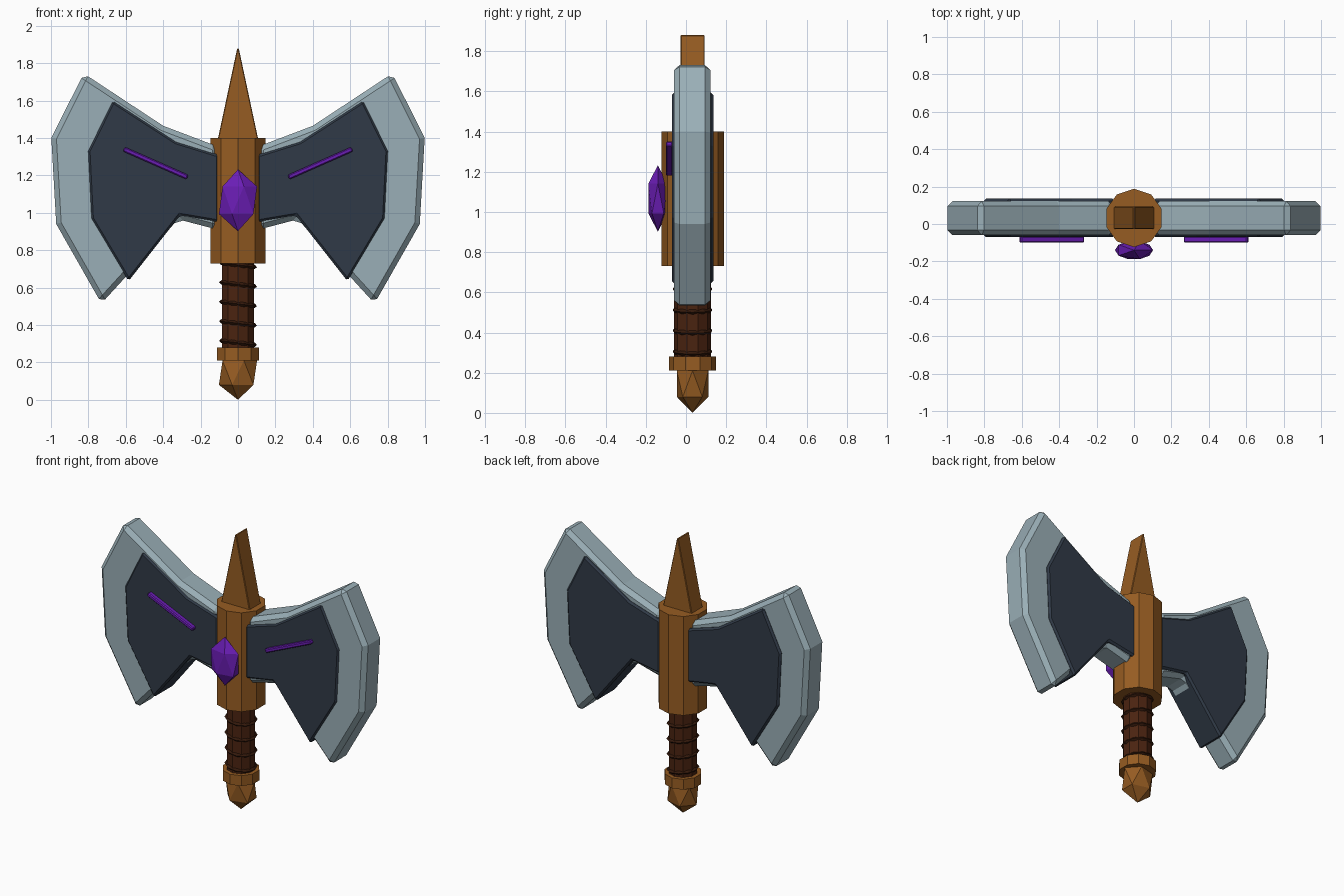
import bpy, bmesh, math
from mathutils import Matrix, Vector

if "Cube" in bpy.data.objects:
    bpy.data.objects.remove(bpy.data.objects["Cube"])

CY = 0.0325  # depth of the weapon's main axis


def material(name, hexcol):
    def lin(c):
        c /= 255
        return c / 12.92 if c <= 0.04045 else ((c + 0.055) / 1.055) ** 2.4
    m = bpy.data.materials.new(name)
    m.diffuse_color = [lin(hexcol >> s & 255) for s in (16, 8, 0)] + [1]
    m.use_nodes = True
    m.node_tree.nodes["Principled BSDF"].inputs["Base Color"].default_value = m.diffuse_color
    return m


STEEL = material("pale steel", 0x9AAFB7)
DARK = material("dark slate", 0x303A47)
BRONZE = material("bronze", 0x965C22)
LEATHER = material("brown leather", 0x4A2310)
CORD = material("dark cord", 0x34190B)
PURPLE = material("purple crystal", 0x6A1DB4)


def finish(name, bm, mat, bevel=0):
    bmesh.ops.recalc_face_normals(bm, faces=bm.faces)
    me = bpy.data.meshes.new(name)
    bm.to_mesh(me)
    bm.free()
    me.materials.append(mat)
    ob = bpy.data.objects.new(name, me)
    bpy.context.collection.objects.link(ob)
    if bevel:
        mod = ob.modifiers.new("chamfer", 'BEVEL')
        mod.width = bevel
        mod.segments = 1
        mod.limit_method = 'ANGLE'
        mod.angle_limit = math.radians(30)
    return ob


def plate(name, outline, y0, y1, mat, bevel, side=1):
    """Front-view (x, z) outline extruded from y0 to y1."""
    bm = bmesh.new()
    face = bm.faces.new([bm.verts.new((side * x, y0, z)) for x, z in outline])
    new = bmesh.ops.extrude_face_region(bm, geom=[face])["geom"]
    bmesh.ops.translate(bm, vec=(0, y1 - y0, 0),
                        verts=[v for v in new if isinstance(v, bmesh.types.BMVert)])
    return finish(name, bm, mat, bevel)


def decagon(name, r, z0, z1, mat):
    """Ten-sided upright prism with a corner facing the front."""
    bm = bmesh.new()
    bmesh.ops.create_cone(bm, cap_ends=True, segments=10, radius1=r, radius2=r, depth=z1 - z0)
    if max(v.co.y for v in bm.verts) < r - 1e-4:
        bmesh.ops.rotate(bm, verts=bm.verts, matrix=Matrix.Rotation(math.pi / 10, 3, 'Z'))
    bmesh.ops.translate(bm, verts=bm.verts, vec=(0, CY, (z0 + z1) / 2))
    return finish(name, bm, mat)


def crystal(name, centre, scale, mat):
    bm = bmesh.new()
    bmesh.ops.create_icosphere(bm, subdivisions=1, radius=1)
    bmesh.ops.scale(bm, verts=bm.verts, vec=scale)
    bmesh.ops.translate(bm, verts=bm.verts, vec=centre)
    return finish(name, bm, mat)


# Double blades: steel edge, dark cheek plate, purple inlay bar
steel_outline = [(0.11, 1.355), (0.40, 1.465), (0.825, 1.745), (0.998, 1.40),
                 (0.972, 0.94), (0.73, 0.515), (0.32, 0.965), (0.11, 0.91)]
dark_outline = [(0.103, 1.31), (0.33, 1.38), (0.67, 1.60), (0.803, 1.33),
                (0.785, 0.97), (0.585, 0.635), (0.31, 0.985), (0.103, 0.95)]
for side, label in ((1, "right"), (-1, "left")):
    plate(label + "_blade_edge", steel_outline, -0.06, 0.122, STEEL, 0.027, side)
    plate(label + "_blade_cheek", dark_outline, -0.07, 0.136, DARK, 0.012, side)
    a, b = Vector((0.27, 1.19)), Vector((0.61, 1.34))
    n = Vector((a.y - b.y, b.x - a.x)).normalized() * 0.013
    plate(label + "_inlay_bar", [a + n, b + n, b - n, a - n], -0.1, -0.065, PURPLE, 0.006, side)

# Head socket with top spike and front crystal
decagon("head_socket", 0.1555, 0.73, 1.40, BRONZE)
plate("top_spike", [(-0.115, 1.36), (0.115, 1.36), (0.004, 1.88), (-0.004, 1.88)],
      CY - 0.06, CY + 0.06, BRONZE, 0.01)
crystal("front_crystal", (0, -0.14, 1.067), (0.114, 0.056, 0.165), PURPLE)

# Leather grip with tilted cord rings
decagon("grip", 0.091, 0.25, 0.75, LEATHER)
for i in range(5):
    bpy.ops.mesh.primitive_torus_add(
        major_segments=10, minor_segments=4, major_radius=0.09, minor_radius=0.012,
        location=(0, CY, 0.305 + 0.104 * i), rotation=(0, math.radians(7), 0))
    ring = bpy.context.object
    ring.name = "grip_ring_%d" % (i + 1)
    ring.data.materials.append(CORD)

# Pommel
decagon("pommel_collar", 0.117, 0.21, 0.28, BRONZE)
crystal("pommel", (0, CY, 0.145), (0.114, 0.092, 0.145), BRONZE)
